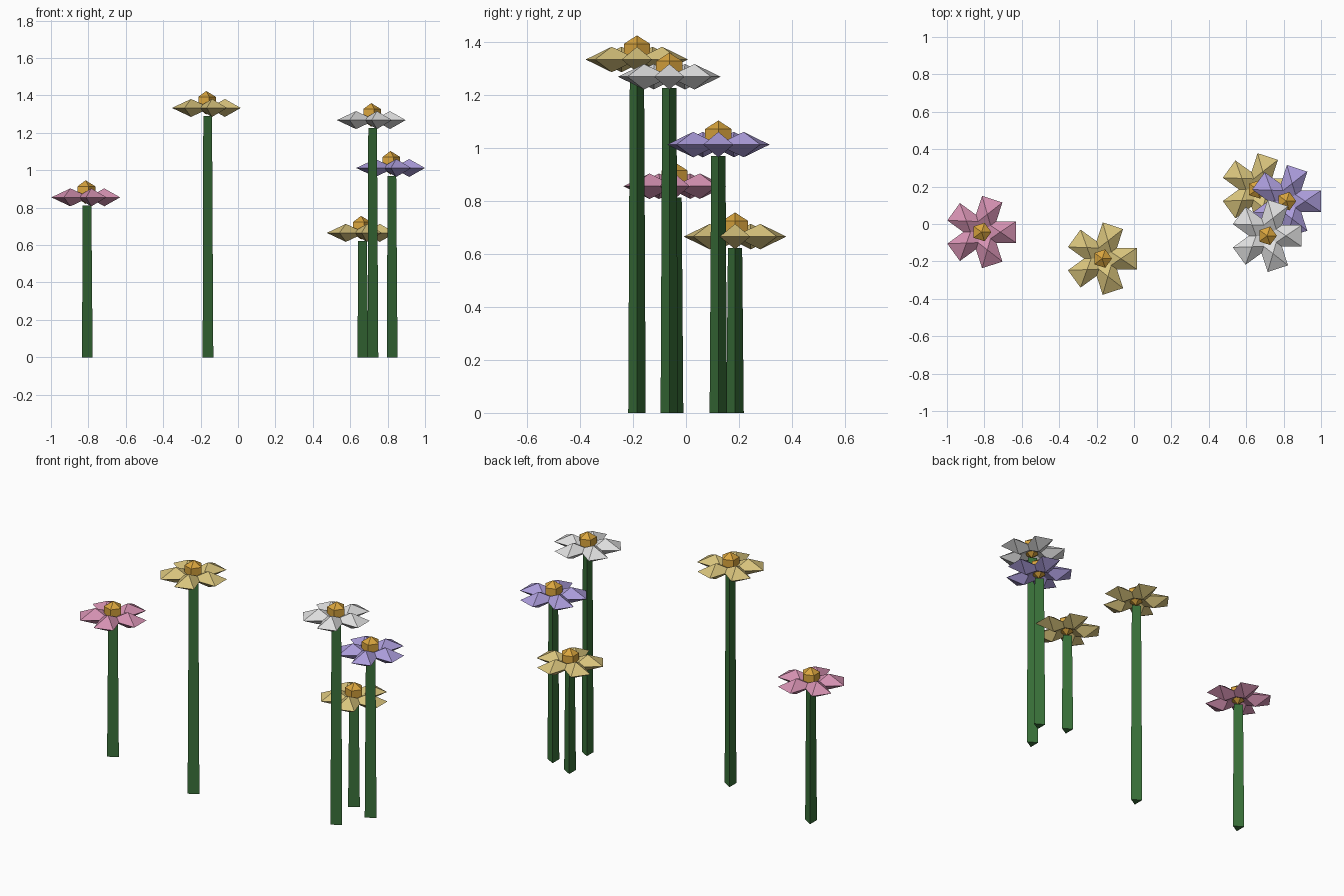
import bpy
import bmesh
from math import cos, sin, pi, tau, radians
from mathutils import Matrix, Vector

cube = bpy.data.objects.get("Cube")
if cube:
    bpy.data.objects.remove(cube, do_unlink=True)


def material(name, rgb):
    color = [(v / 255) ** 2.2 for v in rgb] + [1]
    mat = bpy.data.materials.new(name)
    mat.use_nodes = True
    mat.diffuse_color = color
    mat.node_tree.nodes["Principled BSDF"].inputs["Base Color"].default_value = color
    return mat


def finish(name, bm, mat, location):
    bmesh.ops.recalc_face_normals(bm, faces=bm.faces)
    mesh = bpy.data.meshes.new(name)
    bm.to_mesh(mesh)
    bm.free()
    mesh.materials.append(mat)
    obj = bpy.data.objects.new(name, mesh)
    obj.location = location
    bpy.context.collection.objects.link(obj)


def ring(bm, sides, radius, z, turn=0):
    return [bm.verts.new((radius * cos(tau * i / sides + turn),
                          radius * sin(tau * i / sides + turn), z))
            for i in range(sides)]


def bridge(bm, lower, upper):
    n = len(lower)
    for i in range(n):
        j = (i + 1) % n
        bm.faces.new((lower[i], lower[j], upper[j], upper[i]))


def fan(bm, loop, z):
    tip = bm.verts.new((0, 0, z))
    for i, v in enumerate(loop):
        bm.faces.new((v, loop[(i + 1) % len(loop)], tip))


# Tapered three-sided stem
def add_stem(name, x, y, height):
    bm = bmesh.new()
    low, top = ring(bm, 3, 0.038, 0), ring(bm, 3, 0.031, height)
    bridge(bm, low, top)
    bm.faces.new(low)
    bm.faces.new(top)
    finish(name, bm, stem_green, (x, y, 0))


# Five pillow-shaped petals, each a stretched double pyramid
def add_petals(name, mat, location):
    bm = bmesh.new()
    for k in range(5):
        start = len(bm.verts)
        base = ring(bm, 4, 1, 0, pi / 4)
        fan(bm, base, 1)
        fan(bm, base, -1)
        bm.verts.ensure_lookup_table()
        place = (Matrix.Rotation(radians(72 * k), 4, "Z")
                 @ Matrix.Translation(Vector((0.1, 0, 0)))
                 @ Matrix.Diagonal((0.12, 0.081, 0.048, 1)))
        bmesh.ops.transform(bm, matrix=place, verts=bm.verts[start:])
    finish(name, bm, mat, location)


# Five-sided faceted flower centre
def add_centre(name, location):
    bm = bmesh.new()
    low, top = ring(bm, 5, 0.052, -0.031), ring(bm, 5, 0.052, 0.031)
    bridge(bm, low, top)
    fan(bm, low, -0.063)
    fan(bm, top, 0.063)
    finish(name, bm, centre_gold, location)


stem_green = material("stem green", (60, 112, 60))
centre_gold = material("centre gold", (216, 163, 64))
pink = material("petal pink", (212, 144, 176))
yellow = material("petal yellow", (216, 195, 124))
purple = material("petal purple", (170, 155, 218))
white = material("petal white", (222, 222, 222))

# Flowers: name, petal colour, position and petal height
flowers = [
    ("pink", pink, -0.815, -0.043, 0.855),
    ("tall_yellow", yellow, -0.17, -0.185, 1.333),
    ("white", white, 0.712, -0.063, 1.268),
    ("purple", purple, 0.815, 0.122, 1.012),
    ("short_yellow", yellow, 0.658, 0.185, 0.665),
]
for name, mat, x, y, z in flowers:
    add_stem(name + "_stem", x, y, z - 0.043)
    add_petals(name + "_petals", mat, (x, y, z))
    add_centre(name + "_centre", (x, y, z + 0.028))
